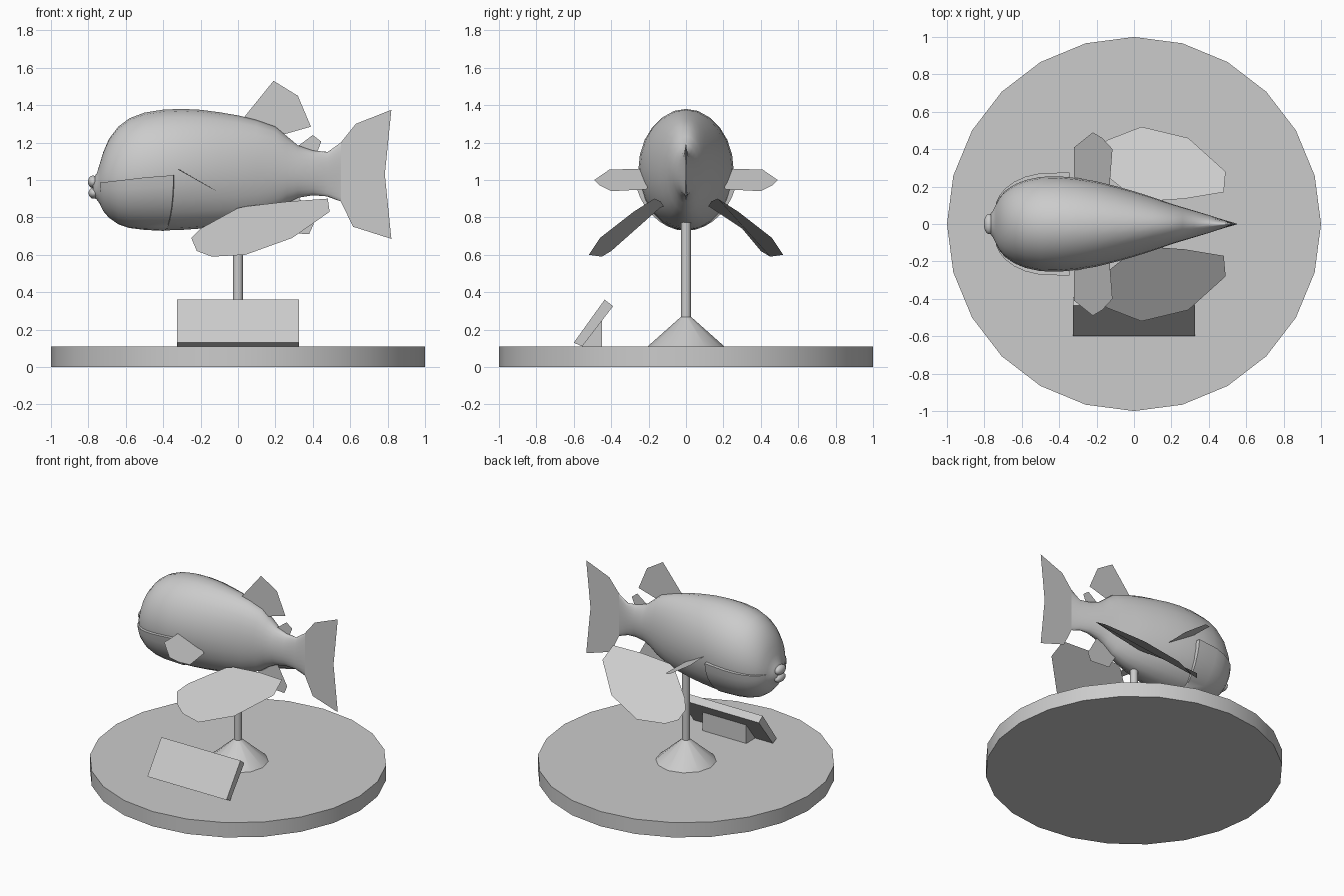
import bpy, bmesh, math
from mathutils import Matrix

if "Cube" in bpy.data.objects:
    bpy.data.objects.remove(bpy.data.objects["Cube"])

grey = bpy.data.materials.new("plain grey")
grey.diffuse_color = (0.6, 0.6, 0.6, 1)
grey.use_nodes = True
grey.node_tree.nodes["Principled BSDF"].inputs["Base Color"].default_value = grey.diffuse_color


def finish(name, bm, angle=35, fix=True):
    if fix:
        bmesh.ops.recalc_face_normals(bm, faces=bm.faces)
    me = bpy.data.meshes.new(name)
    bm.to_mesh(me)
    bm.free()
    me.materials.append(grey)
    me.shade_smooth()
    me.set_sharp_from_angle(angle=math.radians(angle))
    ob = bpy.data.objects.new(name, me)
    bpy.context.collection.objects.link(ob)
    return ob


def cone(name, sides, r1, r2, z1, z2):
    bm = bmesh.new()
    bmesh.ops.create_cone(bm, cap_ends=True, segments=sides, radius1=r1, radius2=r2, depth=z2 - z1,
                          matrix=Matrix.Translation((0, 0, (z1 + z2) / 2)) @ Matrix.Rotation(math.pi / 2, 4, 'Z'))
    return finish(name, bm)


def extrude_x(name, profile, half):
    """Prism with a (y, z) profile, running from -half to half in x."""
    bm = bmesh.new()
    a = [bm.verts.new((-half, y, z)) for y, z in profile]
    b = [bm.verts.new((half, y, z)) for y, z in profile]
    bm.faces.new(a)
    bm.faces.new(b[::-1])
    for i in range(len(a)):
        j = (i + 1) % len(a)
        bm.faces.new((a[i], b[i], b[j], a[j]))
    return finish(name, bm)


def sheet(name, pts, side=1):
    """Thin flat fin from an outline."""
    bm = bmesh.new()
    f = bm.faces.new([bm.verts.new((x, y * side, z)) for x, y, z in pts])
    f.normal_update()
    if f.normal.z < -0.1:
        f.normal_flip()
    return finish(name, bm, fix=False)


# display stand
cone("base_disc", 24, 1.0, 1.0, 0.0, 0.11)
cone("stand_foot", 12, 0.205, 0.025, 0.11, 0.27)
cone("stand_rod", 12, 0.027, 0.027, 0.25, 0.80)
extrude_x("plaque", [(-0.60, 0.13), (-0.435, 0.36), (-0.39, 0.325), (-0.555, 0.11)], 0.325)
extrude_x("plaque_support", [(-0.555, 0.11), (-0.45, 0.11), (-0.45, 0.25)], 0.18)

# body rings: x, top, bottom, half width
RINGS = [(-0.775, 1.01, 0.91, 0.045), (-0.755, 1.035, 0.895, 0.07), (-0.738, 1.09, 0.87, 0.105),
         (-0.72, 1.15, 0.835, 0.14), (-0.69, 1.22, 0.80, 0.175), (-0.64, 1.285, 0.765, 0.21),
         (-0.58, 1.33, 0.745, 0.235), (-0.5, 1.36, 0.735, 0.252), (-0.4, 1.376, 0.73, 0.255),
         (-0.3, 1.38, 0.733, 0.245), (-0.2, 1.375, 0.74, 0.228), (-0.1, 1.362, 0.75, 0.203),
         (0.0, 1.345, 0.765, 0.175), (0.1, 1.32, 0.79, 0.143), (0.2, 1.285, 0.83, 0.108),
         (0.26, 1.235, 0.875, 0.09), (0.32, 1.185, 0.905, 0.072), (0.4, 1.157, 0.918, 0.048),
         (0.48, 1.15, 0.912, 0.022), (0.55, 1.20, 0.885, 0.002)]


def ring_point(ring, a):
    x, t, b, w = ring
    return x, w * math.sin(a), (t + b) / 2 + (t - b) / 2 * math.cos(a)


bm = bmesh.new()
N = 24
loops = [[bm.verts.new(ring_point(r, 2 * math.pi * i / N)) for i in range(N)] for r in RINGS]
for p, q in zip(loops, loops[1:]):
    for i in range(N):
        j = (i + 1) % N
        bm.faces.new((p[i], q[i], q[j], p[j]))
bm.faces.new(loops[0])
bm.faces.new(loops[-1][::-1])
finish("body", bm, 60)

# lips
for name, x, z, h in (("upper_lip", -0.775, 0.99, 0.034), ("lower_lip", -0.772, 0.93, 0.03)):
    bm = bmesh.new()
    bmesh.ops.create_uvsphere(bm, u_segments=14, v_segments=8, radius=1)
    bmesh.ops.transform(bm, verts=bm.verts, matrix=Matrix.Translation((x, 0, z))
                        @ Matrix.Diagonal((0.028, 0.055, h, 1)))
    finish(name, bm, 60)

# gill covers: raised lower cheek shells with a curved rear edge
COLS = 8
for side, label in ((1, "left"), (-1, "right")):
    bm = bmesh.new()
    rows = []
    for k, r in enumerate(RINGS[2:9]):
        x, t, b, w = r
        mid, half = (t + b) / 2, (t - b) / 2
        line = 0.985 + 0.045 * (x + 0.74) / 0.38
        a0 = math.acos(max(-1, min(1, (line - mid) / half)))
        row = []
        for c in range(-1, COLS + 1):
            f = max(c, 0) / COLS
            a = a0 + (math.pi - a0) * f
            grow = 0.97 if c < 0 else 1.0 + 0.085 * (1 - f ** 2)
            px, py, pz = ring_point((x, t, b, w * grow), a)
            if k == 6:
                px += 0.055 * math.cos(f * math.pi / 2)
            row.append(bm.verts.new((px, py * side, pz - 0.002 * f)))
        rows.append(row)
    # rear lip turned inward
    rows.append([bm.verts.new((v.co.x + 0.004, v.co.y * 0.88, v.co.z)) for v in rows[-1]])
    for p, q in zip(rows, rows[1:]):
        for i in range(len(p) - 1):
            vs = (p[i], q[i], q[i + 1], p[i + 1])
            bm.faces.new(vs if side > 0 else vs[::-1])
    finish("gill_cover_" + label, bm, 50, fix=False)

# fins on the centre line
CENTRE = {
    "tail_fin": [(0.48, 1.15), (0.55, 1.2), (0.63, 1.30), (0.82, 1.375), (0.785, 1.03),
                 (0.82, 0.685), (0.615, 0.75), (0.55, 0.885), (0.48, 0.91)],
    "dorsal_fin": [(0.02, 1.32), (0.19, 1.53), (0.32, 1.45), (0.39, 1.285), (0.25, 1.245), (0.15, 1.22)],
    "rear_dorsal_fin": [(0.31, 1.16), (0.32, 1.18), (0.40, 1.24), (0.445, 1.205), (0.42, 1.14)],
    "anal_fin": [(0.15, 0.84), (0.22, 0.72), (0.38, 0.71), (0.405, 0.765), (0.32, 0.92)],
}
for name, pts in CENTRE.items():
    sheet(name, [(x, 0, z) for x, z in pts])

# paired fins
SIDE_FIN = [(-0.22, 0.49, 1.0), (-0.32, 0.41, 1.055), (-0.32, 0.25, 1.06), (-0.2, 0.19, 0.99),
            (-0.13, 0.21, 0.95), (-0.115, 0.40, 0.94), (-0.17, 0.46, 0.97)]
LOWER_FIN = [(-0.25, 0.36, 0.69), (-0.2, 0.30, 0.74), (0.0, 0.14, 0.85), (0.05, 0.12, 0.86),
             (0.27, 0.135, 0.885), (0.48, 0.17, 0.90), (0.49, 0.28, 0.83), (0.29, 0.46, 0.69),
             (0.04, 0.52, 0.60), (-0.14, 0.45, 0.59), (-0.22, 0.40, 0.62)]
for side, label in ((1, "left"), (-1, "right")):
    sheet("side_fin_" + label, SIDE_FIN, side)
    sheet("lower_fin_" + label, LOWER_FIN, side)
